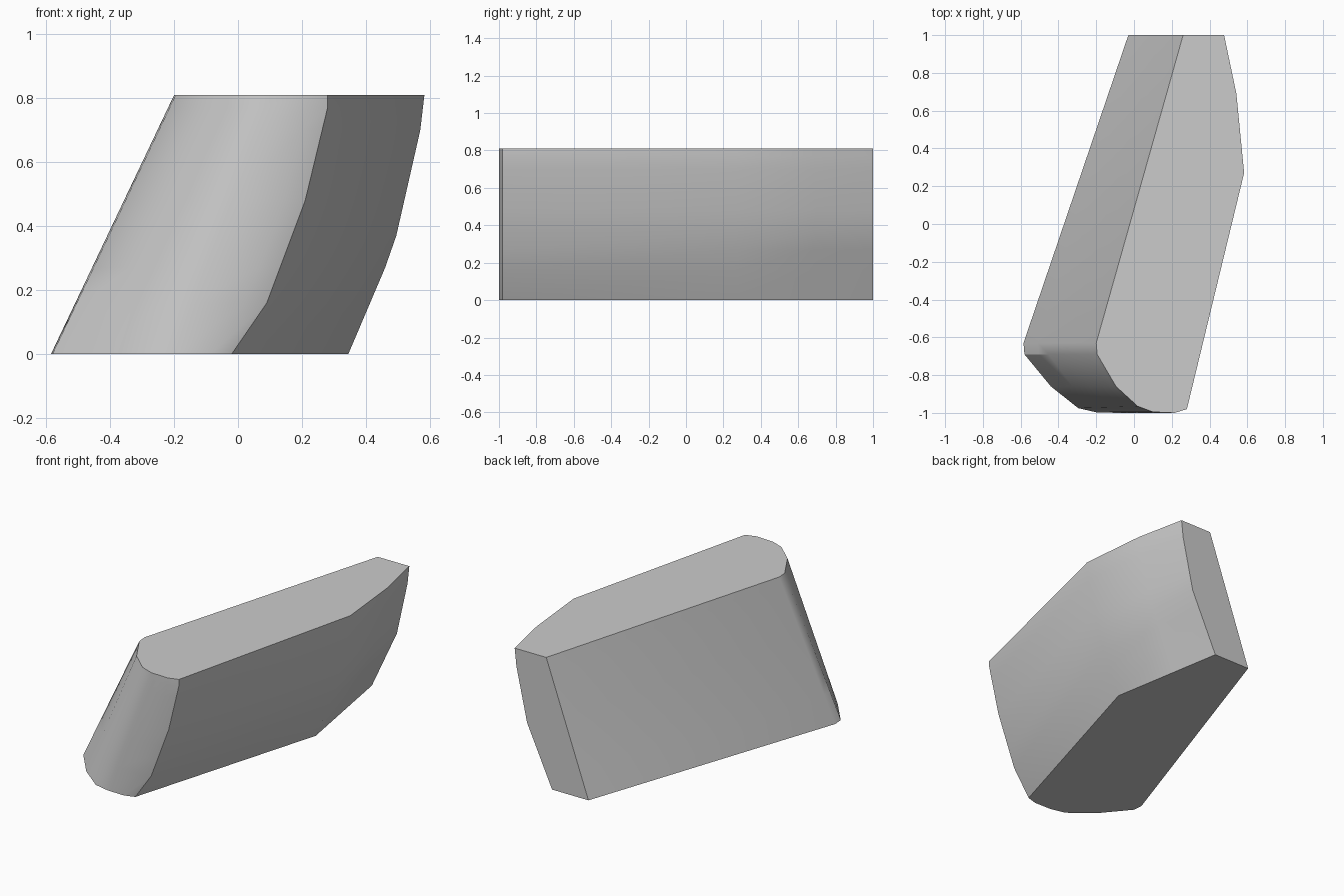
import bpy, bmesh, math

if "Cube" in bpy.data.objects:
    bpy.data.objects.remove(bpy.data.objects["Cube"])

H = 0.81
LEVELS = [0, 0.16, 0.27, 0.37, 0.48, 0.70, 0.77, H]


def interp(profile, z):
    """x at height z on a list of (z, x) points."""
    for (z0, x0), (z1, x1) in zip(profile, profile[1:]):
        if z <= z1 + 1e-6:
            return x0 + (x1 - x0) * (z - z0) / (z1 - z0)
    return profile[-1][1]


# Upright edges, counter-clockwise: (y at bottom, y at top, [(z, x), ...])
front_edge = [(0, -0.02), (0.16, 0.09), (0.48, 0.21), (0.77, 0.28), (H, 0.28)]
RAILS = [
    (1.0, 1.0, [(0, -0.03), (H, 0.26)]),
    (-0.63, -0.63, [(0, -0.585), (H, -0.20)]),
    (-0.69, -0.69, [(0, -0.58), (H, -0.195)]),
    (-0.86, -0.86, [(0, -0.44), (H, -0.095)]),
    (-0.975, -0.965, [(0, -0.295), (H, 0.02)]),
    (-0.997, -0.995, [(0, -0.20), (H, 0.10)]),
    (-1.0, -1.0, [(z, x - 0.065) for z, x in front_edge]),
    (-0.98, -0.98, front_edge),
    (0.27, 0.27, [(0, 0.345), (0.27, 0.46), (0.37, 0.495), (0.70, 0.57), (H, 0.583)]),
    (0.69, 0.69, [(0, 0.273), (0.37, 0.435), (0.70, 0.525), (H, 0.542)]),
    (1.0, 1.0, [(0, 0.22), (0.37, 0.392), (0.70, 0.465), (H, 0.477)]),
]

# Leaning body, lofted through horizontal sections
bm = bmesh.new()
rings = [[bm.verts.new((interp(p, z), y0 + (y1 - y0) * z / H, z))
          for y0, y1, p in RAILS] for z in LEVELS]
n = len(RAILS)
for low, high in zip(rings, rings[1:]):
    for i in range(n):
        j = (i + 1) % n
        bm.faces.new((low[i], low[j], high[j], high[i]))
bm.faces.new(rings[0][::-1])
bm.faces.new(rings[-1])
bmesh.ops.recalc_face_normals(bm, faces=bm.faces[:])

mesh = bpy.data.meshes.new("leaning_block")
bm.to_mesh(mesh)
bm.free()
block = bpy.data.objects.new("leaning_block", mesh)
bpy.context.collection.objects.link(block)
bpy.context.view_layer.objects.active = block
block.select_set(True)
bpy.ops.object.shade_smooth_by_angle(angle=math.radians(30))
